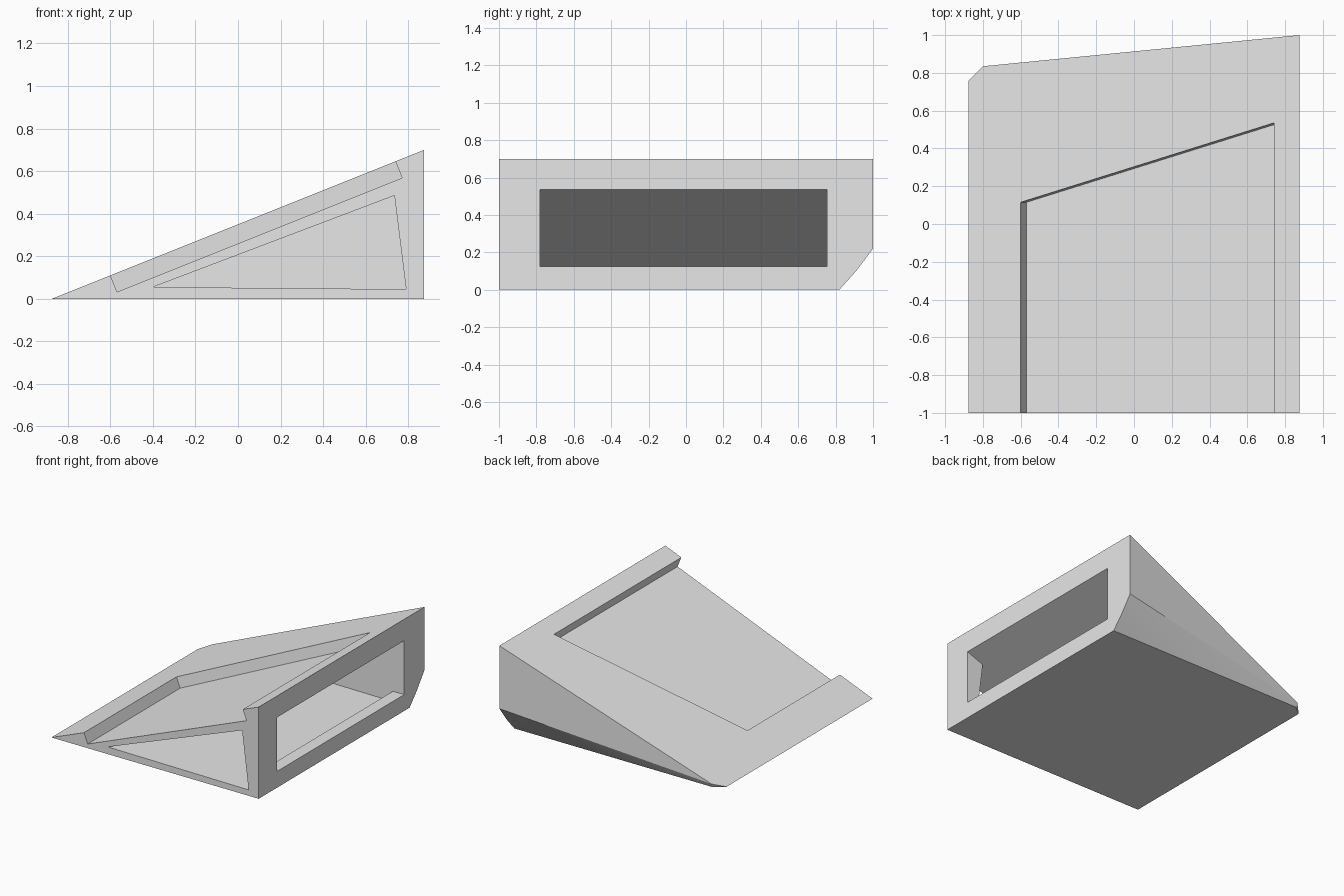
import bpy
import bmesh
import math
from mathutils import Vector

if "Cube" in bpy.data.objects:
    bpy.data.objects.remove(bpy.data.objects["Cube"], do_unlink=True)

HALF = 0.875     # half width
SLOPE = 0.4      # rise of the top per unit of width


def top_z(x):
    return SLOPE * (x + HALF)


def hull(name, points):
    """Closed convex solid around the given points."""
    bm = bmesh.new()
    for p in points:
        bm.verts.new(p)
    bmesh.ops.convex_hull(bm, input=bm.verts[:])
    bmesh.ops.dissolve_limit(bm, angle_limit=0.003, verts=bm.verts[:], edges=bm.edges[:])
    bmesh.ops.recalc_face_normals(bm, faces=bm.faces[:])
    mesh = bpy.data.meshes.new(name)
    bm.to_mesh(mesh)
    bm.free()
    obj = bpy.data.objects.new(name, mesh)
    bpy.context.collection.objects.link(obj)
    return obj


def prism(name, points, offset):
    """Solid swept from a flat outline along an offset."""
    points = [Vector(p) for p in points]
    return hull(name, points + [p + Vector(offset) for p in points])


def cut(body, cutter):
    """Subtract a cutter and discard it."""
    cutter.hide_render = True
    mod = body.modifiers.new(cutter.name, 'BOOLEAN')
    mod.operation = 'DIFFERENCE'
    mod.solver = 'EXACT'
    mod.object = cutter
    bpy.context.view_layer.objects.active = body
    bpy.ops.object.modifier_apply(modifier=mod.name)
    bpy.data.objects.remove(cutter, do_unlink=True)


# wedge body with a slanted back and a tapering rounded lower back edge
top = top_z(HALF)
body = hull("wedge_body", [
    (-HALF, -1, 0), (HALF, -1, 0), (HALF, -1, top),
    (HALF, 1, top), (HALF, 1, 0.22), (HALF, 0.91, 0.1), (HALF, 0.82, 0),
    (-0.8, 0.835, top_z(-0.8)), (-0.8, 0.82, 0), (-HALF, 0.76, 0)])

# shallow pocket sunk square to the sloping top, open at the front
normal = Vector((-SLOPE, 0, 1)).normalized()
outline = [(-0.6, -1.1), (-0.6, 0.115), (0.74, 0.535), (0.74, -1.1)]
floor = [Vector((x, y, top_z(x))) - normal * 0.084 for x, y in outline]
cut(body, prism("pocket_cutter", floor, normal * 0.2))

# triangular hollow running back from the front
cut(body, prism("hollow_cutter",
                [(-0.4, -1.1, 0.055), (0.735, -1.1, 0.485), (0.79, -1.1, 0.045)],
                (0, 1.855, 0)))

# side window whose head continues the hollow's ceiling
cut(body, prism("window_cutter",
                [(0.6, -0.78, 0.432), (0.95, -0.78, 0.565),
                 (0.95, -0.78, 0.125), (0.6, -0.78, 0.125)],
                (0, 1.534, 0)))

# single grey finish
grey = bpy.data.materials.new("light_grey")
grey.use_nodes = True
colour = (0.8, 0.8, 0.8, 1)
grey.diffuse_color = colour
grey.node_tree.nodes["Principled BSDF"].inputs["Base Color"].default_value = colour
body.data.materials.clear()
body.data.materials.append(grey)
for face in body.data.polygons:
    face.material_index = 0

bpy.ops.object.select_all(action='DESELECT')
body.select_set(True)
bpy.context.view_layer.objects.active = body
bpy.ops.object.shade_smooth_by_angle(angle=math.radians(15))
